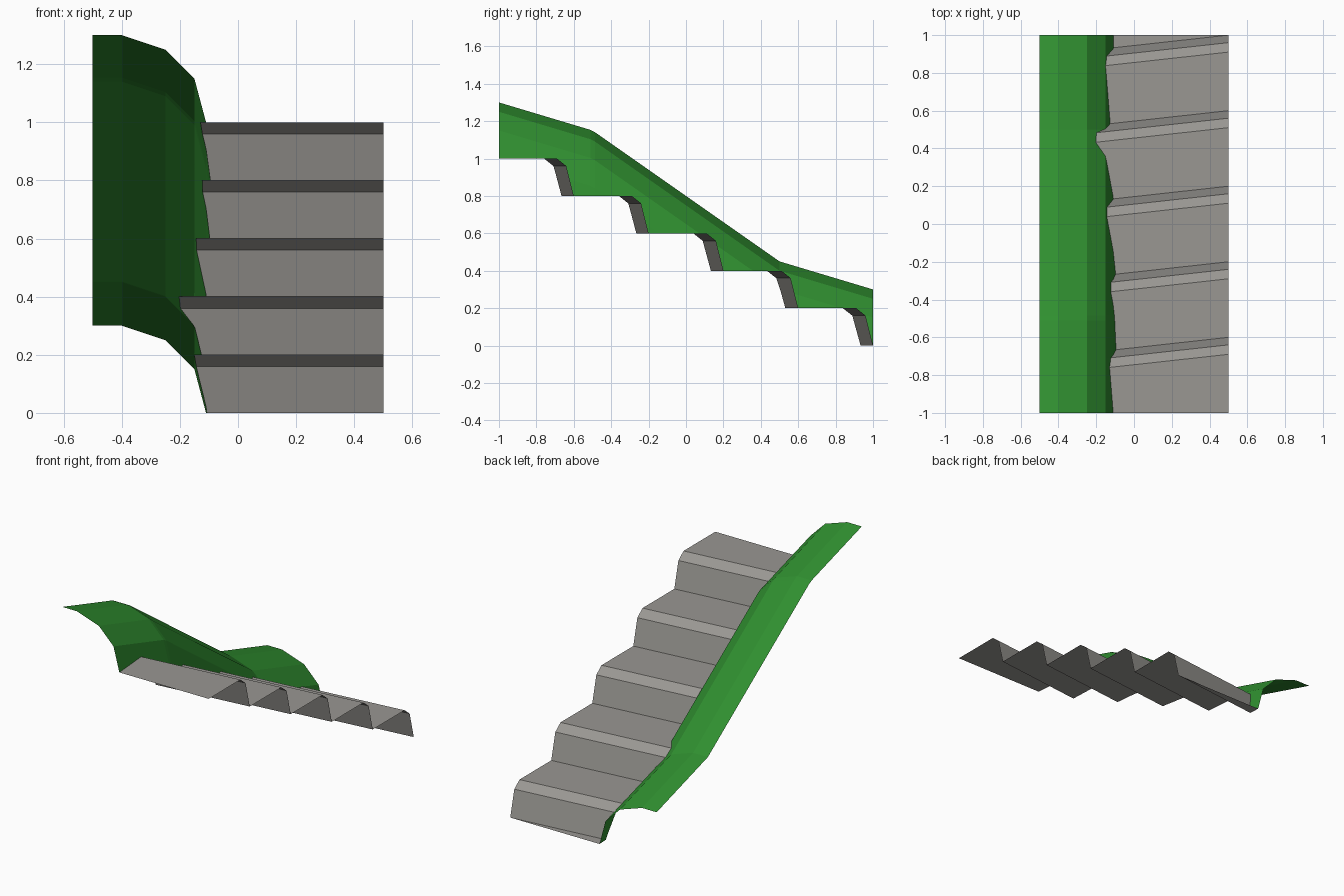
import bpy

cube = bpy.data.objects.get("Cube")
if cube:
    bpy.data.objects.remove(cube, do_unlink=True)


def material(name, color):
    m = bpy.data.materials.new(name)
    m.use_nodes = True
    m.diffuse_color = color
    m.node_tree.nodes["Principled BSDF"].inputs["Base Color"].default_value = color
    return m


def lerp_table(table, t):
    """Piecewise linear lookup in a list of (t, value) pairs."""
    for (a, u), (b, v) in zip(table, table[1:]):
        if t <= b:
            break
    return u + (v - u) * (t - a) / (b - a)


def make_strip(name, rows, mat):
    """Join neighbouring rows of points, dropping collapsed corners."""
    index, faces = {}, []

    def vert(p):
        return index.setdefault(tuple(round(c, 5) for c in p), len(index))

    for a, b in zip(rows, rows[1:]):
        for i in range(len(a) - 1):
            corners = [vert(p) for p in (a[i], a[i + 1], b[i + 1], b[i])]
            face = list(dict.fromkeys(corners))
            if len(face) > 2:
                faces.append(face)
    mesh = bpy.data.meshes.new(name)
    mesh.from_pydata(list(index), [], faces)
    mesh.materials.append(mat)
    obj = bpy.data.objects.new(name, mesh)
    bpy.context.collection.objects.link(obj)
    return obj


stone = material("stone_grey", (0.32, 0.31, 0.29, 1))
grass = material("grass_green", (0.03, 0.28, 0.03, 1))

# Bank: crest height along the slope, and x against depth below the crest
CREST = [(-1, 1.3), (-0.5, 1.15), (0.5, 0.45), (1, 0.3)]
BANK = [(0, -0.4), (0.05, -0.25), (0.15, -0.15), (0.3, -0.11), (0.4, -0.095)]
RIGHT, SKEW, STEPS, SUB = 0.5, 0.11, 5, 12

# Stair profile on the open side: (y, z, skew)
profile = [(-1, 1, 0)]
for i in range(STEPS):
    y, z = -0.6 + 0.4 * i, 1 - 0.2 * i
    profile += [(y - 0.09, z, SKEW), (y - 0.04, z - 0.04, SKEW), (y, z - 0.2, SKEW)]
profile.append((1, 0, 0))

# Follow the profile and find where each tread line meets the bank
stair_rows, bank_rows = [], []
for n, (a, b) in enumerate(zip(profile, profile[1:])):
    for s in range(SUB + (n == len(profile) - 2)):
        y, z, k = (u + (v - u) * s / SUB for u, v in zip(a, b))
        x = -0.1
        for _ in range(25):
            yl = y - k * (RIGHT - x)
            x = lerp_table(BANK, lerp_table(CREST, yl) - z)
        stair_rows.append([(x, yl, z), (RIGHT, y, z)])
        crest = lerp_table(CREST, yl)
        row = [(-0.5, yl, crest)]
        for depth, bx in BANK:
            row.append((bx, yl, crest - depth) if crest - depth > z else (x, yl, z))
        row[-1] = (x, yl, z)
        bank_rows.append(row)

make_strip("stair_steps", stair_rows, stone)
make_strip("grass_bank", bank_rows, grass)
